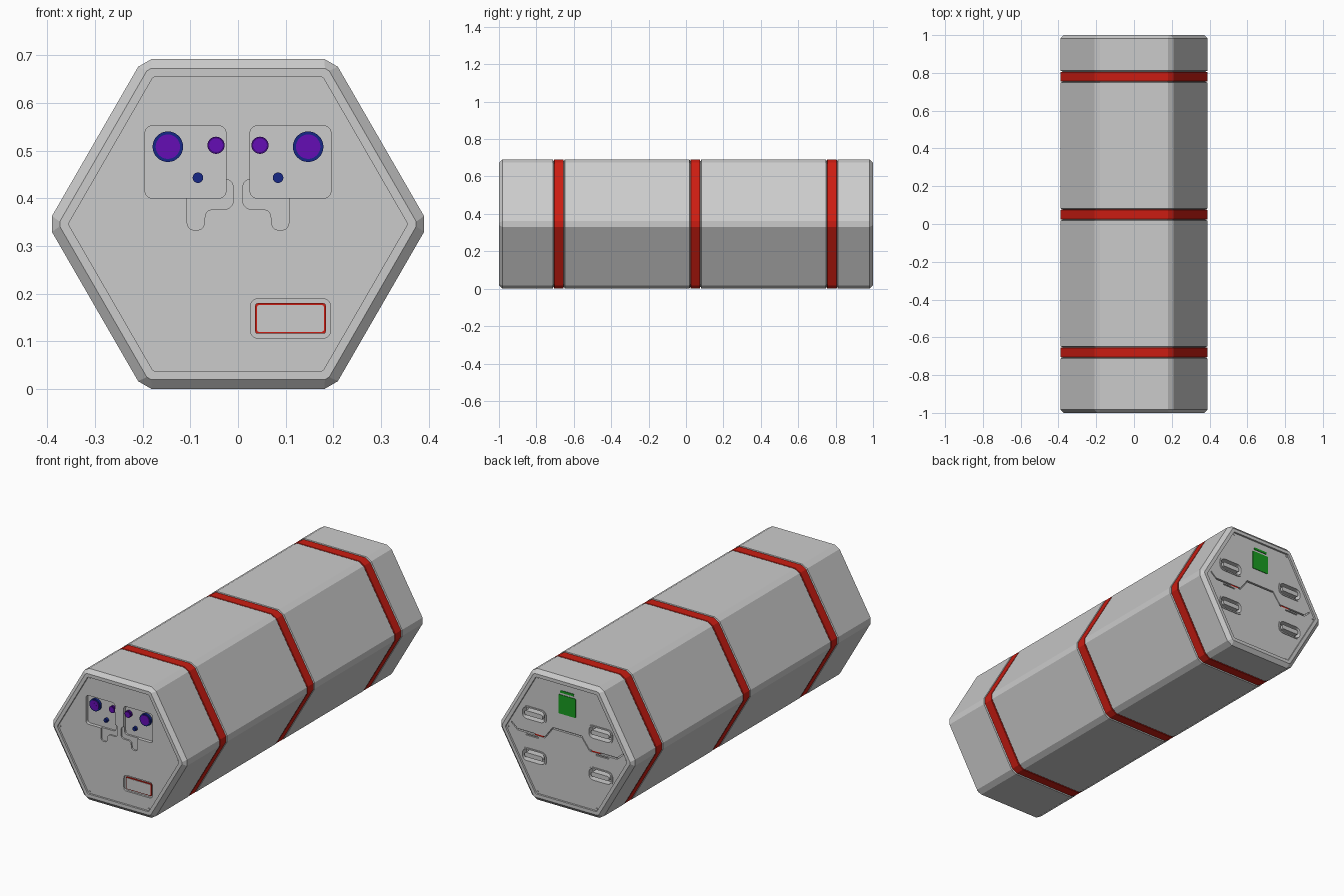
import bpy, bmesh, math
from mathutils import Vector

if "Cube" in bpy.data.objects:
    bpy.data.objects.remove(bpy.data.objects["Cube"])

A = 0.346            # half height of the hexagon, also its centre height
FACE = 0.99          # depth of the recessed end panels


def material(name, rgb):
    m = bpy.data.materials.new(name)
    m.diffuse_color = (*rgb, 1)
    m.use_nodes = True
    m.node_tree.nodes["Principled BSDF"].inputs["Base Color"].default_value = m.diffuse_color
    return m


RED = material("red", (0.6, 0.012, 0.006))
GREEN = material("green", (0.01, 0.33, 0.015))
BLUE = material("blue", (0.008, 0.02, 0.24))
PURPLE = material("purple", (0.13, 0.004, 0.46))
DARK_PURPLE = material("dark_purple", (0.05, 0.002, 0.2))


def loft(name, rings, mat=None):
    """Skin a list of equal-length point rings and cap both ends."""
    bm = bmesh.new()
    loops = [[bm.verts.new(p) for p in ring] for ring in rings]
    n = len(loops[0])
    for a, b in zip(loops, loops[1:]):
        for i in range(n):
            j = (i + 1) % n
            bm.faces.new((a[i], a[j], b[j], b[i]))
    bm.faces.new(loops[0][::-1])
    bm.faces.new(loops[-1])
    bmesh.ops.recalc_face_normals(bm, faces=bm.faces)
    me = bpy.data.meshes.new(name)
    bm.to_mesh(me)
    bm.free()
    ob = bpy.data.objects.new(name, me)
    bpy.context.collection.objects.link(ob)
    if mat:
        me.materials.append(mat)
    return ob


def hex_ring(y, apothem, cut):
    """Hexagon with each corner cut off, as 12 points."""
    r = apothem / math.cos(math.pi / 6)
    c = [Vector((r * math.cos(k * math.pi / 3), 0, r * math.sin(k * math.pi / 3))) for k in range(6)]
    pts = []
    for k in range(6):
        for other in (c[k - 1], c[(k + 1) % 6]):
            pts.append(c[k] + (other - c[k]).normalized() * cut + Vector((0, y, A)))
    return pts


def rounded(pts, r, n=5):
    """Round every corner of an (x, z) outline."""
    out = []
    for i, p in enumerate(pts):
        p = Vector(p)
        a, b = Vector(pts[i - 1]) - p, Vector(pts[(i + 1) % len(pts)]) - p
        a = p + a.normalized() * min(r, a.length * 0.49)
        b = p + b.normalized() * min(r, b.length * 0.49)
        for k in range(n + 1):
            t = k / n
            out.append(a * (1 - t) ** 2 + p * 2 * t * (1 - t) + b * t * t)
    return out


def rect(x, z, w, h, r):
    w, h = w / 2, h / 2
    return rounded([(x - w, z - h), (x + w, z - h), (x + w, z + h), (x - w, z + h)], r)


def circle(x, z, r, n=32):
    return [(x + r * math.cos(2 * math.pi * k / n), z + r * math.sin(2 * math.pi * k / n)) for k in range(n)]


def prism(name, pts, y0, y1, mat=None):
    return loft(name, [[(p[0], y, p[1]) for p in pts] for y in (y0, y1)], mat)


def carve(target, pts, y0, y1):
    """Cut a pocket out of the target."""
    cutter = prism("cutter", pts, y0, y1)
    cutter.hide_render = True
    mod = target.modifiers.new("pocket", 'BOOLEAN')
    mod.operation, mod.solver, mod.object = 'DIFFERENCE', 'EXACT', cutter
    bpy.context.view_layer.objects.active = target
    bpy.ops.object.modifier_apply(modifier=mod.name)
    bpy.data.objects.remove(cutter)


def flip(pts, s):
    return [(s * p[0], p[1]) for p in pts]


# Body with chamfered ends, recessed end panels and band grooves
BANDS = (-0.68, 0.05, 0.78)
prof = [(-FACE, 0.308, 0.003), (-1, 0.308, 0.003), (-1, 0.326, 0.006), (-0.982, A, 0.019)]
for y in BANDS:
    prof += [(y - 0.032, A, 0.019), (y - 0.028, 0.336, 0.019),
             (y + 0.028, 0.336, 0.019), (y + 0.032, A, 0.019)]
prof += [(-y, a, c) for y, a, c in prof[3::-1]]
body = loft("body", [hex_ring(*p) for p in prof])

# Red bands
for y in BANDS:
    loft("band", [hex_ring(y + o, a, 0.019) for o, a in
                  ((-0.026, 0.334), (-0.026, 0.343), (-0.024, 0.345),
                   (0.024, 0.345), (0.026, 0.343), (0.026, 0.334))], RED)

# Front sensor pockets, lenses and cable channels
channel = [(-0.107, 0.42), (-0.107, 0.333), (-0.07, 0.333), (-0.07, 0.377),
           (-0.01, 0.377), (-0.01, 0.44), (-0.06, 0.44)]
for s in (-1, 1):
    carve(body, flip(rounded(channel, 0.02), s), -1.1, -FACE + 0.008)
    carve(body, rect(s * 0.11, 0.476, 0.17, 0.152, 0.018), -1.1, -FACE + 0.018)
    for x, z, r, ring, core in ((0.147, 0.508, 0.032, BLUE, PURPLE),
                                (0.046, 0.511, 0.018, DARK_PURPLE, PURPLE),
                                (0.084, 0.443, 0.011, BLUE, BLUE)):
        prism("lens_ring", circle(s * x, z, r), -0.985, -0.96, ring)
        prism("lens", circle(s * x, z, r * 0.8), -0.988, -0.96, core)
        prism("lens_centre", circle(s * x, z, r * 0.35), -0.9885, -0.96, core)

# Front label plate with red frame
carve(body, rect(0.11, 0.148, 0.168, 0.083, 0.018), -1.1, -FACE + 0.01)
prism("label_frame", rect(0.11, 0.148, 0.148, 0.064, 0.006), -0.986, -0.97, RED)
prism("label_plate", rect(0.11, 0.148, 0.14, 0.056, 0.005), -0.988, -0.97)

# Back seam between upper and lower panels
half = [(0.085, 0.405), (0.13, 0.345), (0.29, 0.345), (0.325, 0.375)]
seam = flip(half[::-1], -1) + half
carve(body, [(x, z - 0.004) for x, z in seam] + [(x, z + 0.004) for x, z in seam[::-1]],
      FACE - 0.012, 1.1)
for s in (-1, 1):
    prism("seam_inlay", rect(s * 0.165, 0.345, 0.05, 0.008, 0.001), FACE - 0.02, FACE - 0.002, RED)
    carve(body, rect(s * 0.205, 0.331, 0.075, 0.006, 0.002), FACE - 0.006, 1.1)

# Back handles: stadium recess, raised rim and grip bar
for x in (-0.194, 0.194):
    for z in (0.226, 0.447):
        prism("handle_rim", rect(x, z, 0.145, 0.074, 0.032), FACE - 0.03, FACE + 0.004)
        rim = bpy.context.collection.objects[-1]
        carve(rim, rect(x, z, 0.13, 0.06, 0.027), FACE - 0.1, 1.1)
        carve(body, rect(x, z, 0.13, 0.06, 0.027), FACE - 0.03, 1.1)
        prism("handle_grip", rect(x, z, 0.105, 0.024, 0.011), FACE - 0.035, FACE + 0.004)

# Back green screen and indicator bar
prism("screen", rect(0, 0.545, 0.1, 0.1, 0.004), FACE - 0.01, FACE + 0.003, GREEN)
prism("indicator", rect(0, 0.612, 0.08, 0.012, 0.004), FACE - 0.01, FACE + 0.003, GREEN)

# Screws in the panel corners
for y in (-1, 1):
    for k in range(6):
        a = k * math.pi / 3
        prism("screw", circle(0.346 * math.cos(a), A + 0.346 * math.sin(a), 0.006, 12),
              y * (FACE - 0.01), y * (FACE + 0.003))
